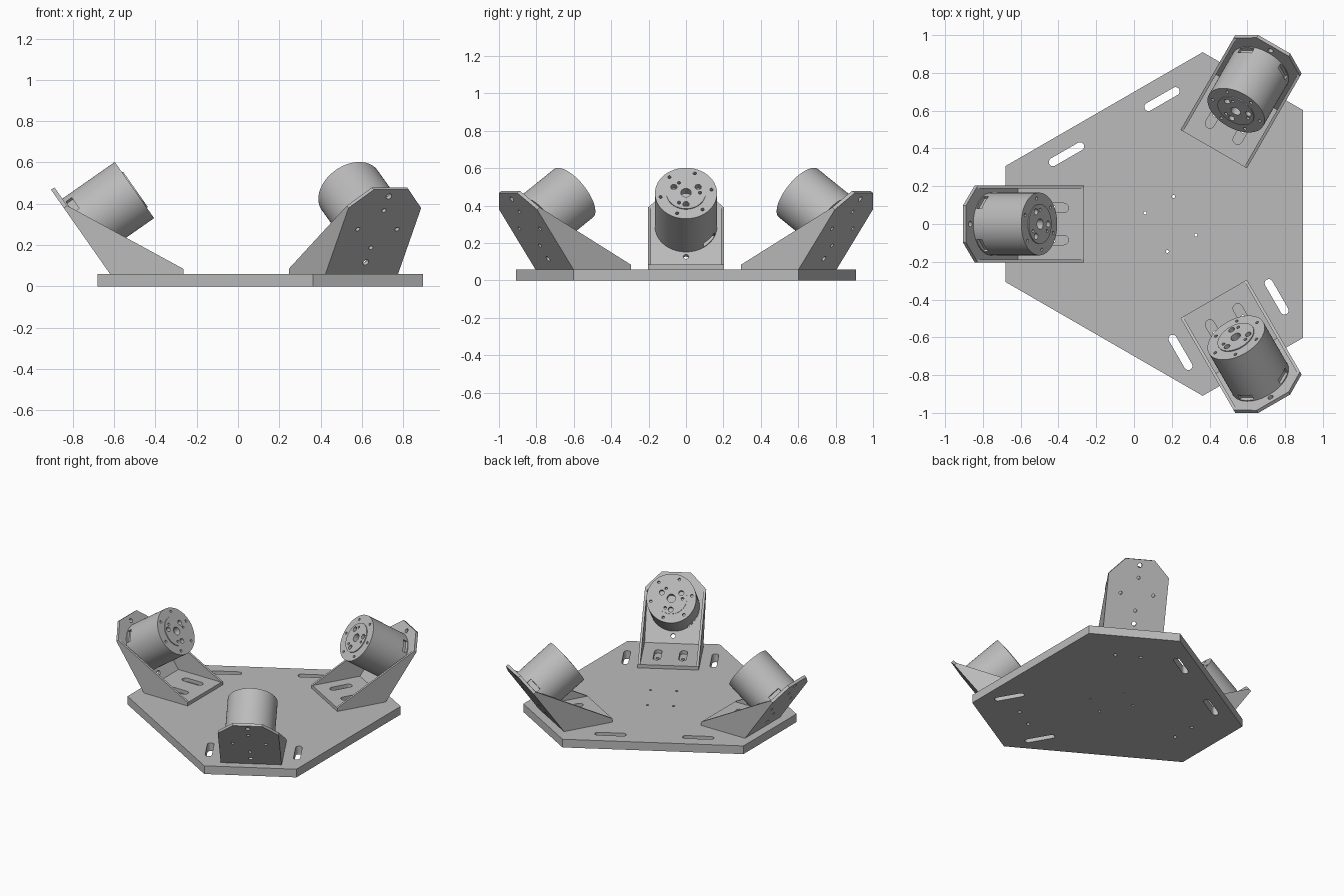
import bpy, bmesh
from math import cos, sin, pi, radians
from mathutils import Matrix, Vector

cube = bpy.data.objects.get("Cube")
if cube:
    bpy.data.objects.remove(cube)

grey = bpy.data.materials.new("plain grey")
grey.use_nodes = True
grey.diffuse_color = (0.5, 0.5, 0.5, 1)
grey.node_tree.nodes["Principled BSDF"].inputs["Base Color"].default_value = (0.5, 0.5, 0.5, 1)

I = Matrix.Identity(4)
CENTRE = Matrix.Translation((0.193, 0, 0))
made = []


def place(x, y, angle=0):
    return Matrix.Translation((x, y, 0)) @ Matrix.Rotation(radians(angle), 4, 'Z')


def circle(r, n=24):
    return [(r * cos(2 * pi * i / n), r * sin(2 * pi * i / n)) for i in range(n)]


def slot(length, r, n=8):
    half = length / 2 - r
    arc = [(-pi / 2 + pi * i / n) for i in range(n + 1)]
    right = [(half + r * cos(a), r * sin(a)) for a in arc]
    return right + [(-x, -y) for x, y in right]


def rect(x0, x1, y0, y1):
    return [(x0, y0), (x1, y0), (x1, y1), (x0, y1)]


def prism(bm, pts, z0, z1, mat=I):
    """Extrude a flat outline from z0 to z1."""
    low = [bm.verts.new(mat @ Vector((x, y, z0))) for x, y in pts]
    top = [bm.verts.new(mat @ Vector((x, y, z1))) for x, y in pts]
    n = len(pts)
    faces = [bm.faces.new(low[::-1]), bm.faces.new(top)]
    faces += [bm.faces.new((low[i], low[(i + 1) % n], top[(i + 1) % n], top[i])) for i in range(n)]
    bmesh.ops.recalc_face_normals(bm, faces=faces)


def mesh_of(name, prisms):
    bm = bmesh.new()
    for p in prisms:
        prism(bm, *p)
    me = bpy.data.meshes.new(name)
    bm.to_mesh(me)
    bm.free()
    me.materials.append(grey)
    return me


def solid(name, body, cuts=(), frame=I):
    """Mesh made of prisms with other prisms cut away, moved into a frame."""
    me = mesh_of(name, body)
    if cuts:
        ob = bpy.data.objects.new(name, me)
        cutter = bpy.data.objects.new("cutter", mesh_of("cutter", cuts))
        cutter.hide_render = True
        for o in (ob, cutter):
            bpy.context.collection.objects.link(o)
        mod = ob.modifiers.new("holes", 'BOOLEAN')
        mod.operation, mod.solver, mod.object = 'DIFFERENCE', 'EXACT', cutter
        deps = bpy.context.evaluated_depsgraph_get()
        me = bpy.data.meshes.new_from_object(ob.evaluated_get(deps))
        for o in (ob, cutter):
            bpy.data.objects.remove(o)
    me.transform(frame)
    return me


def add(name, me, matrix):
    ob = bpy.data.objects.new(name, me)
    bpy.context.collection.objects.link(ob)
    ob.matrix_world = matrix
    made.append(ob)


# Base plate: three long and three short sides
outline = []
for turn in (60, 180, 300):
    for y in (-0.307, 0.307):
        v = place(0, 0, turn) @ Vector((0.873, y, 0))
        outline.append((v.x, v.y))
cuts = []
for s in (-1, 1):
    # adjustment slots on two sides, one pair along the edge, one pair radial
    cuts.append((slot(0.21, 0.022), -0.1, 0.2, place(0, 0, 120) @ place(0.595, s * 0.292, 90)))
    cuts.append((slot(0.21, 0.022), -0.1, 0.2, place(0, 0, -60) @ place(0.615, s * 0.294)))
    # bracket fixing holes
    for turn in (60, 180, 300):
        cuts.append((circle(0.012), -0.1, 0.2, place(0, 0, turn) @ place(0.62, s * 0.085)))
    # small rectangle of holes in the middle
    for t in (-1, 1):
        cuts.append((circle(0.008), -0.1, 0.2, place(0, 0, -60) @ place(s * 0.118, t * 0.087)))
add("base_plate", solid("base_plate", [(outline, 0, 0.06)], cuts), CENTRE)

# Tilted frame of the bracket back: x sideways, y up the slope, z inward
tilt = radians(55)
up = Vector((-cos(tilt), 0, sin(tilt)))
inward = Vector((sin(tilt), 0, cos(tilt)))
foot = Vector((-0.813, 0, 0.06))
slope = Matrix((Vector((0, 1, 0)), up, inward)).transposed().to_4x4()
slope.translation = foot

HALF, THICK, SHOULDER, TOP, AXIS = 0.203, 0.02, 0.39, 0.498, 0.265
TOE, FLOOR = -0.458, 0.085

# Bracket back with clipped corners
back = [(-HALF, 0), (HALF, 0), (HALF, SHOULDER), (0.098, TOP), (-0.098, TOP), (-HALF, SHOULDER)]
spots = [(0, 0.458, 0.015), (0, 0.068, 0.015)]
spots += [(0.11 * cos(a * pi / 2), AXIS + 0.11 * sin(a * pi / 2), 0.011) for a in range(4)]
bracket_back = solid("bracket_back", [(back, 0, THICK)],
                     [(circle(r), -0.05, 0.05, place(x, y)) for x, y, r in spots], slope)

# Bracket floor with two slots
bracket_floor = solid("bracket_floor", [(rect(foot.x, TOE, -HALF, HALF), 0.06, FLOOR)],
                      [(slot(0.16, 0.025), 0, 0.2, place(-0.62, s * 0.085)) for s in (-1, 1)])

# Triangular side webs
shoulder = foot + up * SHOULDER + inward * THICK
heel = foot + inward * THICK
heel += up * ((FLOOR - heel.z) / up.z)
web = [(heel.x, heel.z), (TOE, FLOOR), (shoulder.x, shoulder.z)]
stand = Matrix.Rotation(pi / 2, 4, 'X')
bracket_webs = solid("bracket_webs", [(web, 0.187, HALF, stand), (web, -HALF, -0.187, stand)])

# Motor: drum with side windows, screw holes and a thin face disc
motor_at = place(0, AXIS)
face_cuts = [(circle(0.028), 0.29, 0.4, motor_at)]
for r, size, start, count in ((0.138, 0.009, 10, 6), (0.075, 0.017, 30, 3), (0.075, 0.009, 0, 3)):
    for i in range(count):
        hole = place(0, 0, start + 360 * i / count) @ place(r, 0)
        face_cuts.append((circle(size, 16), 0.3, 0.4, motor_at @ hole))
windows = [(rect(0.145, 0.2, -0.045, 0.045), 0.026, 0.06, motor_at @ place(0, 0, a))
           for a in (45, 135, -40)]
motor_drum = solid("motor_drum", [(circle(0.166, 72), THICK, 0.33, motor_at)],
                   face_cuts + windows, slope)
motor_disc = solid("motor_disc", [(circle(0.105, 64), 0.33, 0.336, motor_at)], face_cuts, slope)

# Three identical stations around the plate
parts = (bracket_back, bracket_floor, bracket_webs, motor_drum, motor_disc)
names = ("bracket_back", "bracket_floor", "bracket_webs", "motor_drum", "motor_disc")
for side, turn in (("right", 0), ("front_left", 120), ("back_left", 240)):
    for name, me in zip(names, parts):
        add(side + "_" + name, me, CENTRE @ place(0, 0, turn))

# Smooth the round walls, keep the edges sharp
bpy.ops.object.select_all(action='DESELECT')
for ob in made:
    ob.select_set(True)
bpy.context.view_layer.objects.active = made[0]
bpy.ops.object.shade_smooth_by_angle(angle=radians(30))
